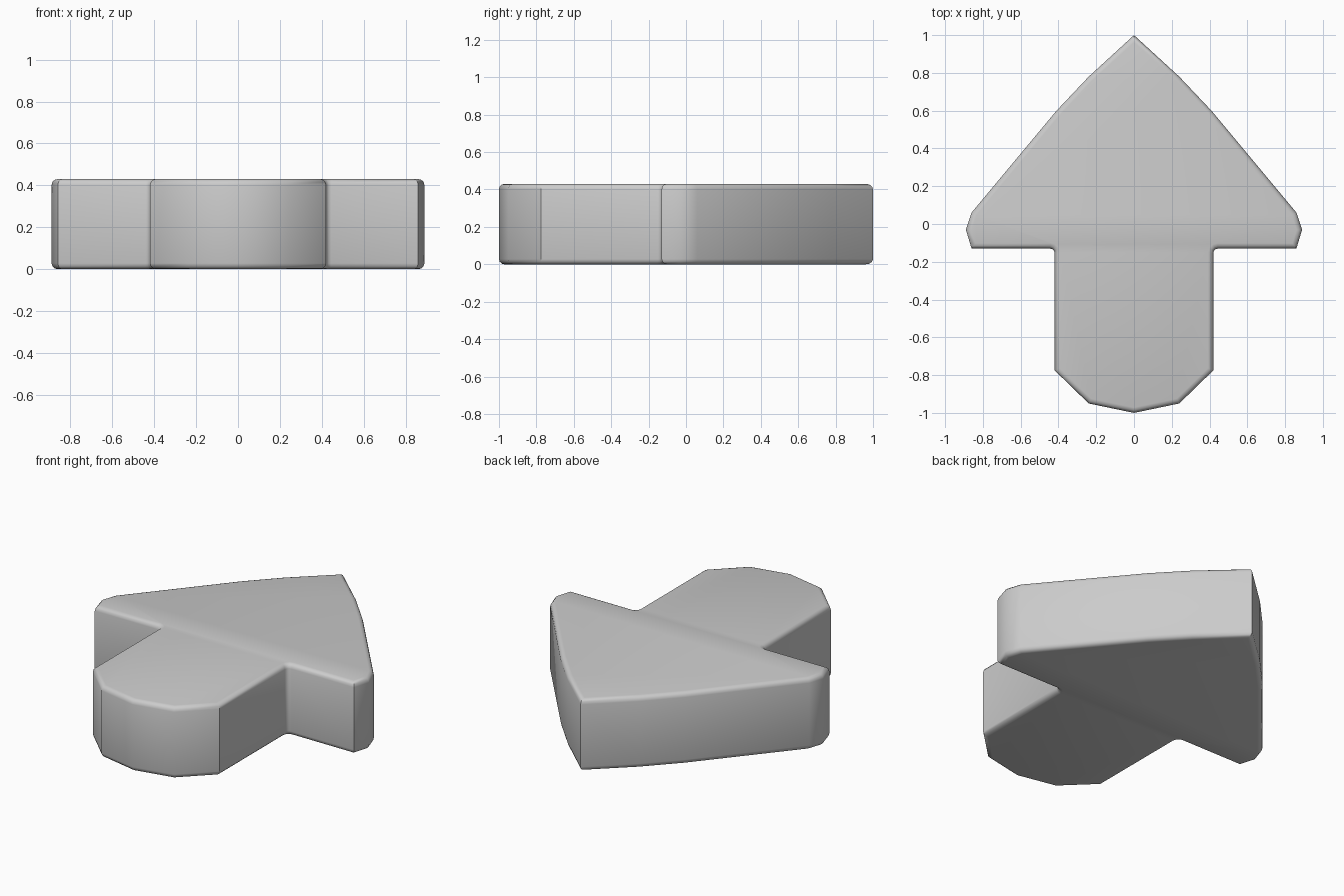
import bpy, bmesh, math

if "Cube" in bpy.data.objects:
    bpy.data.objects.remove(bpy.data.objects["Cube"])

HEIGHT = 0.43
BEVEL = 0.028
FILLET = 0.025

# Right half of the outline: tip, head, barb, inner fillet, stem, rounded tail
half = [(0, 1), (0.24, 0.78), (0.41, 0.60), (0.86, 0.06), (0.89, -0.03), (0.86, -0.13)]
for i in range(4):
    a = math.radians(90 + 30 * i)
    half.append((0.42 + FILLET + FILLET * math.cos(a),
                 -0.13 - FILLET + FILLET * math.sin(a)))
half += [(0.42, -0.775), (0.24, -0.95), (0, -1)]
outline = half + [(-x, y) for x, y in reversed(half[1:-1])]

# Extrude the outline into a slab
bm = bmesh.new()
base = bm.faces.new([bm.verts.new((x, y, 0)) for x, y in outline])
ext = bmesh.ops.extrude_face_region(bm, geom=[base], use_keep_orig=True)
for v in ext["geom"]:
    if isinstance(v, bmesh.types.BMVert):
        v.co.z = HEIGHT
bmesh.ops.recalc_face_normals(bm, faces=bm.faces[:])

# Round the top and bottom rims
rims = [e for e in bm.edges if abs(e.verts[0].co.z - e.verts[1].co.z) < 1e-5]
bmesh.ops.bevel(bm, geom=rims, offset=BEVEL, offset_type='OFFSET',
                segments=3, profile=0.5, affect='EDGES')
bmesh.ops.recalc_face_normals(bm, faces=bm.faces[:])

mesh = bpy.data.meshes.new("arrow_block")
bm.to_mesh(mesh)
bm.free()
arrow = bpy.data.objects.new("arrow_block", mesh)
bpy.context.collection.objects.link(arrow)

# Smooth shading with the sharp corners kept
bpy.context.view_layer.objects.active = arrow
arrow.select_set(True)
bpy.ops.object.shade_smooth_by_angle(angle=math.radians(40))
